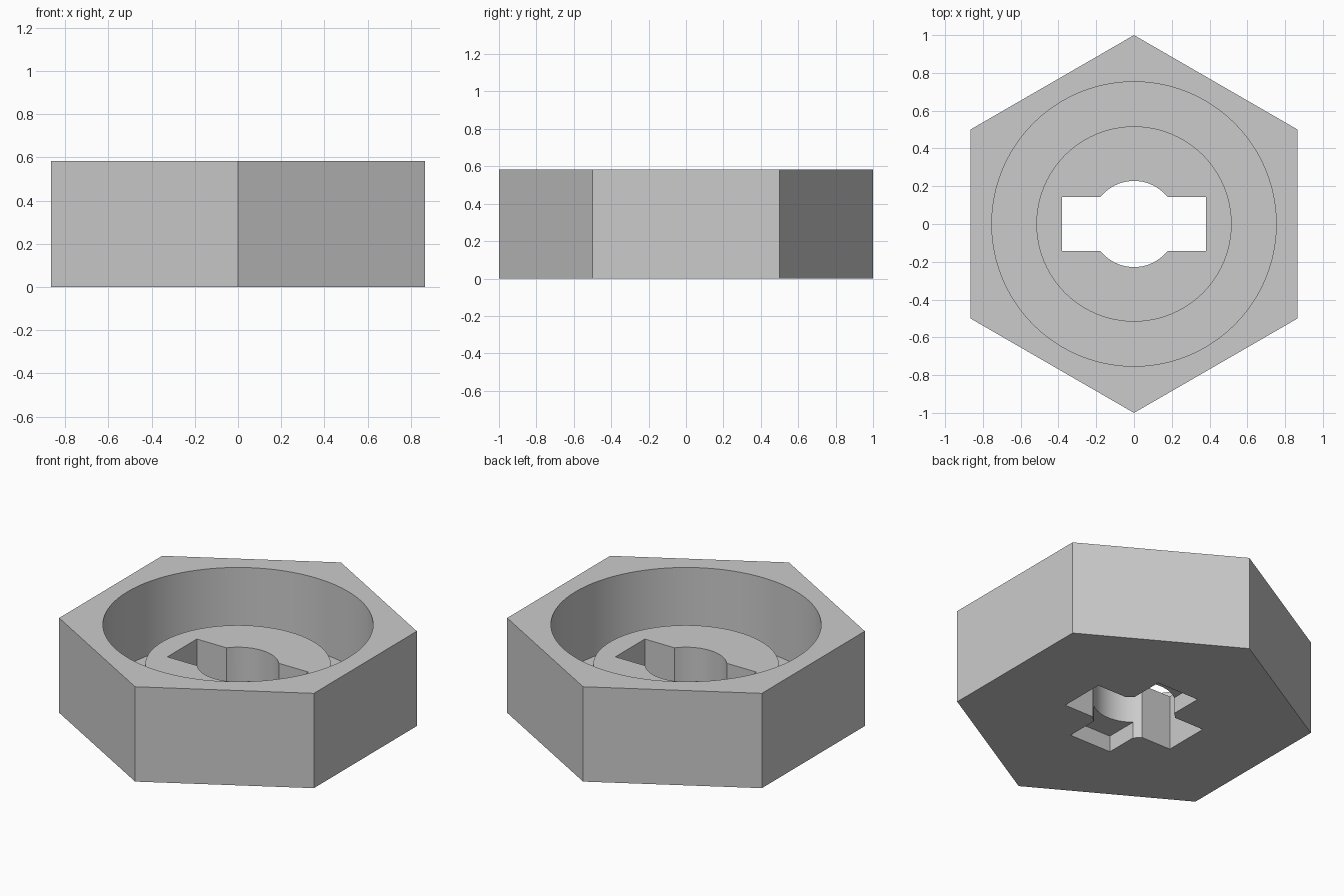
import bpy
from math import radians

HEIGHT = 0.583
FLOOR = 0.13       # bottom of the ring-shaped groove
BOSS_TOP = 0.338   # top of the raised round boss
SLOT_DEPTH = 0.10  # blind cross slot on the underside
ARM, HALF = 0.38, 0.143

cube = bpy.data.objects.get("Cube")
if cube:
    bpy.data.objects.remove(cube, do_unlink=True)

grey = bpy.data.materials.new("plain grey")
grey.use_nodes = True
colour = (0.6, 0.6, 0.6, 1.0)
grey.diffuse_color = colour
grey.node_tree.nodes["Principled BSDF"].inputs["Base Color"].default_value = colour


def prism(name, radius, z0, z1, sides=96, turn=0.0):
    bpy.ops.mesh.primitive_cylinder_add(
        vertices=sides, radius=radius, depth=z1 - z0,
        location=(0, 0, (z0 + z1) / 2), rotation=(0, 0, turn))
    ob = bpy.context.object
    ob.name = name
    ob.data.materials.append(grey)
    return ob


def box(name, half_x, half_y, z0, z1):
    bpy.ops.mesh.primitive_cube_add(size=2, location=(0, 0, (z0 + z1) / 2))
    ob = bpy.context.object
    ob.name = name
    ob.scale = (half_x, half_y, (z1 - z0) / 2)
    ob.data.materials.append(grey)
    return ob


def combine(target, tool, operation):
    mod = target.modifiers.new(tool.name, "BOOLEAN")
    mod.operation, mod.solver, mod.object = operation, "EXACT", tool
    bpy.context.view_layer.objects.active = target
    bpy.ops.object.modifier_apply(modifier=mod.name)
    bpy.data.objects.remove(tool, do_unlink=True)


# Hexagonal body with a corner at front and back
body = prism("hex_body", 1.0, 0, HEIGHT, sides=6)

# Round bowl, then the boss standing in it
combine(body, prism("bowl", 0.753, FLOOR, HEIGHT + 0.2), "DIFFERENCE")
combine(body, prism("boss", 0.517, FLOOR - 0.05, BOSS_TOP), "UNION")

# Central hole and side-to-side slot go right through
combine(body, prism("centre_hole", 0.228, -0.2, 1.0), "DIFFERENCE")
combine(body, box("through_slot", ARM, HALF, -0.2, 1.0), "DIFFERENCE")

# Blind front-to-back slot in the underside
combine(body, box("blind_slot", HALF, ARM, -0.2, SLOT_DEPTH), "DIFFERENCE")

# Smooth round walls, sharp edges elsewhere
bpy.ops.object.select_all(action="DESELECT")
body.select_set(True)
bpy.context.view_layer.objects.active = body
bpy.ops.object.shade_smooth_by_angle(angle=radians(30))
